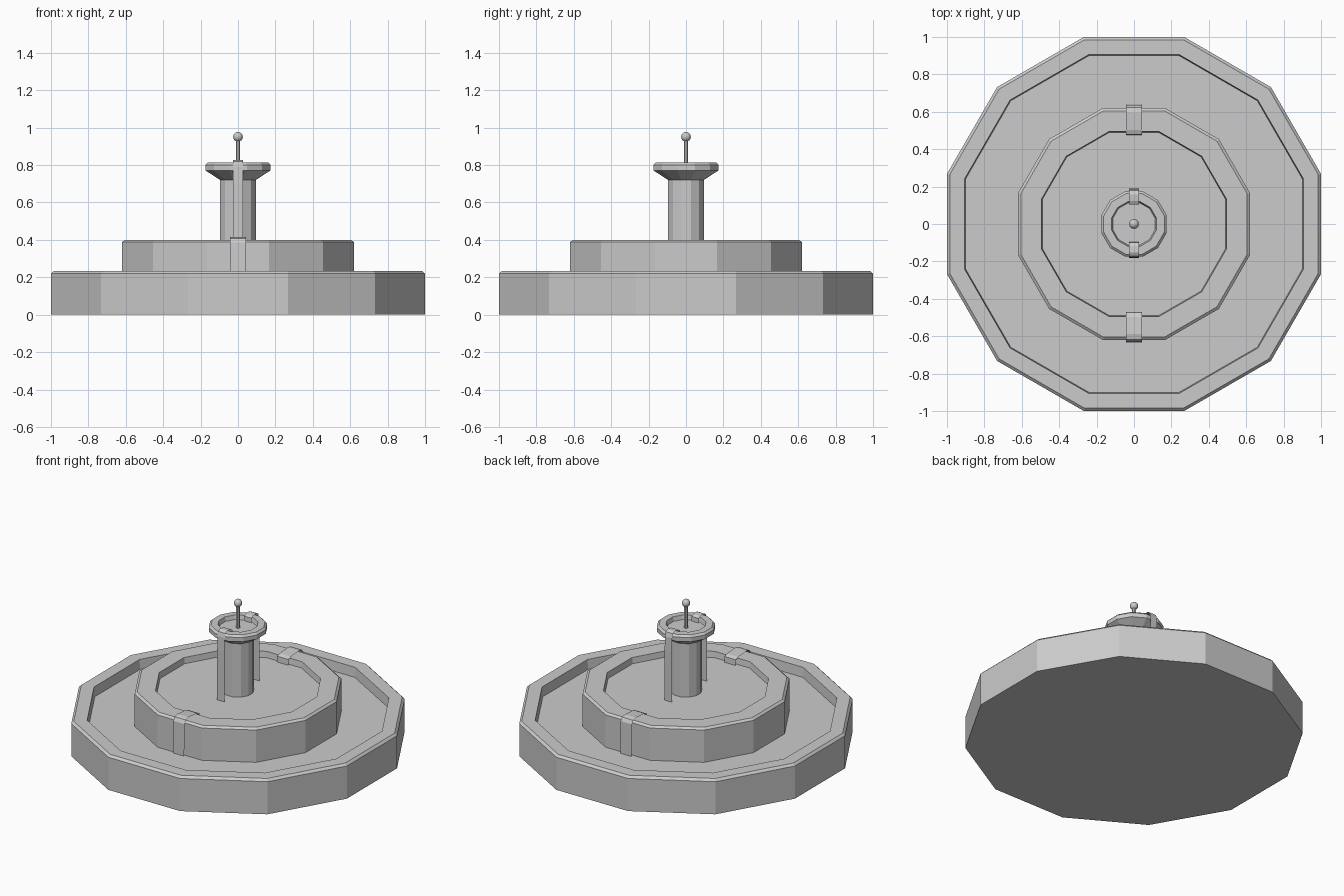
import bpy, bmesh
from math import cos, sin, pi

if "Cube" in bpy.data.objects:
    bpy.data.objects.remove(bpy.data.objects["Cube"])


def make_object(name, bm):
    bmesh.ops.recalc_face_normals(bm, faces=bm.faces)
    mesh = bpy.data.meshes.new(name)
    bm.to_mesh(mesh)
    bm.free()
    obj = bpy.data.objects.new(name, mesh)
    bpy.context.collection.objects.link(obj)
    return obj


def lathe(name, profile, sides=12):
    """Revolve (apothem, z) points as flat-sided rings, capping both ends."""
    bm = bmesh.new()
    rings = []
    for apothem, z in profile:
        r = apothem / cos(pi / sides)
        angles = [(i + 0.5) * 2 * pi / sides for i in range(sides)]
        rings.append([bm.verts.new((r * cos(a), r * sin(a), z)) for a in angles])
    for low, high in zip(rings, rings[1:]):
        for i in range(sides):
            j = (i + 1) % sides
            bm.faces.new((low[i], low[j], high[j], high[i]))
    bm.faces.new(rings[0])
    bm.faces.new(rings[-1])
    return make_object(name, bm)


def water_sheet(name, path, half_width, side):
    """Thin ribbon of falling water following (distance, z) points."""
    bm = bmesh.new()
    rows = [[bm.verts.new((x, side * d + 0.003, z)) for x in (-half_width, half_width)]
            for d, z in path]
    for a, b in zip(rows, rows[1:]):
        bm.faces.new((a[0], a[1], b[1], b[0]))
    obj = make_object(name, bm)
    # Face the sheet away from the fountain
    if obj.data.polygons[-1].normal.y * side < 0:
        obj.data.flip_normals()
    return obj


# Basins with bevelled rims and recessed water surfaces
lathe("lower_basin", [(1.0, 0), (1.0, 0.22), (0.985, 0.235), (0.905, 0.235), (0.90, 0.17)])
lathe("middle_basin", [(0.62, 0.16), (0.62, 0.388), (0.605, 0.40), (0.495, 0.40), (0.49, 0.36)])

# Column flaring into the top bowl
lathe("column_and_bowl", [(0.095, 0.35), (0.095, 0.72), (0.175, 0.772), (0.175, 0.80),
                          (0.162, 0.813), (0.12, 0.813), (0.113, 0.785)])

# Spout rod and ball finial
lathe("spout_rod", [(0.012, 0.78), (0.012, 0.94)], 8)
bpy.ops.mesh.primitive_uv_sphere_add(segments=12, ring_count=8, radius=0.026, location=(0, 0, 0.951))
bpy.context.object.name = "ball_finial"
bpy.ops.object.shade_smooth_by_angle()

# Water spilling over the front and back of both upper tiers
lower_path = [(0.473, 0.36), (0.475, 0.398), (0.50, 0.408), (0.59, 0.415),
              (0.62, 0.408), (0.633, 0.385), (0.637, 0.17)]
upper_path = [(0.10, 0.785), (0.102, 0.815), (0.12, 0.825), (0.155, 0.828),
              (0.175, 0.818), (0.183, 0.79), (0.186, 0.70), (0.186, 0.36)]
for label, side in (("front", -1), ("back", 1)):
    water_sheet(label + "_lower_waterfall", lower_path, 0.042, side)
    water_sheet(label + "_upper_waterfall", upper_path, 0.027, side)
